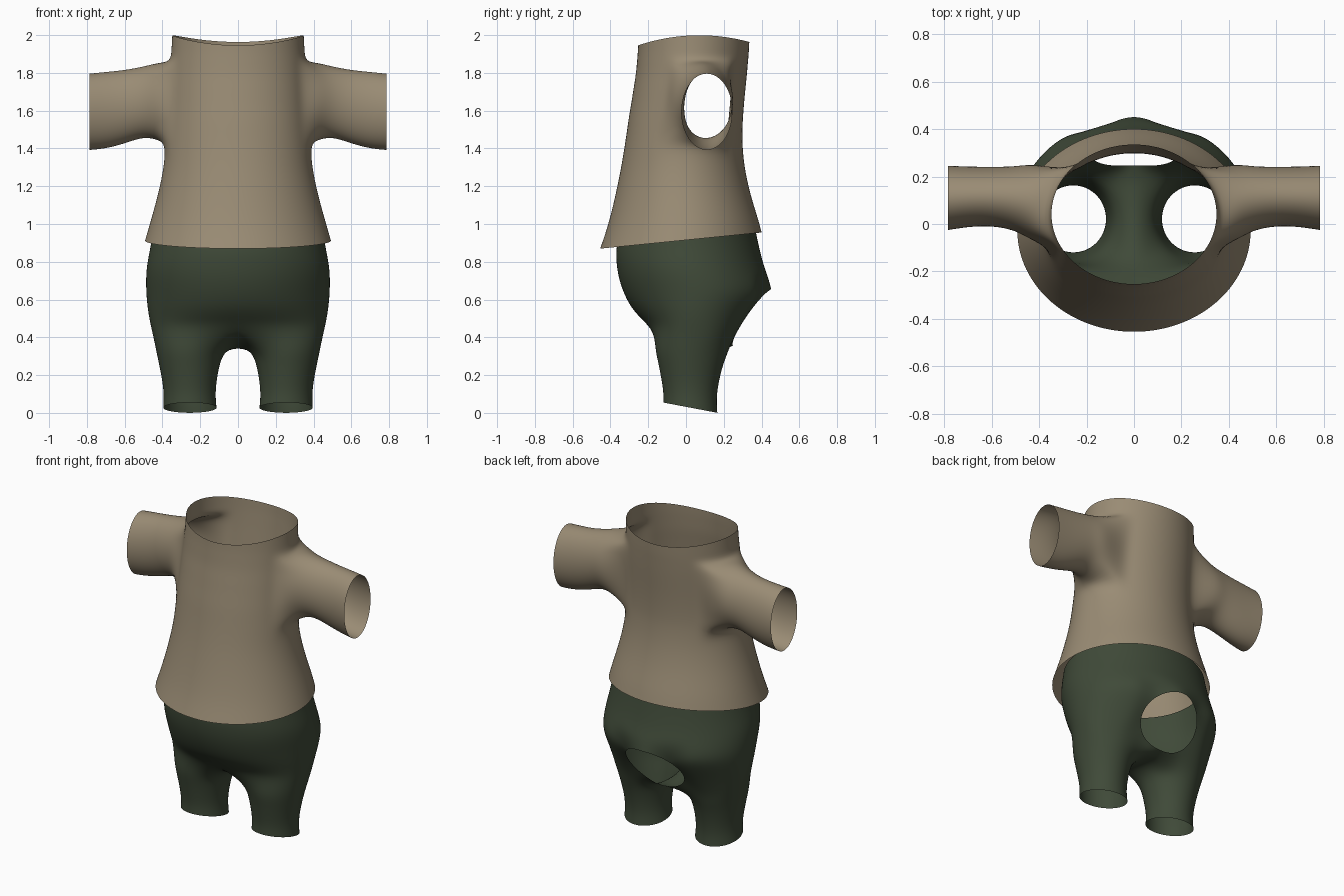
import bpy, bmesh
from math import sin, cos, pi, radians

if "Cube" in bpy.data.objects:
    bpy.data.objects.remove(bpy.data.objects["Cube"])

COLS = 16  # columns in each half, from front centre to back centre


def half_ring(bm, z, hw, yf, yb, tilt=0.0, dip=0.0, p=2.0):
    """Half cross-section on the +x side, front centre to back centre."""
    yc, ry = (yf + yb) / 2, (yb - yf) / 2
    ring = []
    for i in range(COLS + 1):
        a = -pi / 2 + pi * i / COLS
        s, c = sin(a), max(cos(a), 0)
        x = hw * c ** (2 / p) if 0 < i < COLS else 0
        y = yc + ry * abs(s) ** (2 / p) * (1 if s > 0 else -1)
        ring.append(bm.verts.new((x, y, z + tilt * y - dip * s * s)))
    return ring


def skin(bm, a, b, closed=False, skip=()):
    n = len(a)
    for i in range(n if closed else n - 1):
        if i not in skip:
            j = (i + 1) % n
            bm.faces.new((a[i], a[j], b[j], b[i]))


def finish(bm, name, color):
    loose = [v for v in bm.verts if not v.link_faces]
    bmesh.ops.delete(bm, geom=loose, context='VERTS')
    bmesh.ops.recalc_face_normals(bm, faces=bm.faces[:])
    for f in bm.faces:
        f.smooth = True
    me = bpy.data.meshes.new(name)
    bm.to_mesh(me)
    bm.free()
    ob = bpy.data.objects.new(name, me)
    bpy.context.collection.objects.link(ob)
    mat = bpy.data.materials.new(name + "_cloth")
    mat.diffuse_color = color
    mat.use_nodes = True
    mat.node_tree.nodes["Principled BSDF"].inputs["Base Color"].default_value = mat.diffuse_color
    me.materials.append(mat)
    m = ob.modifiers.new("Mirror", 'MIRROR')
    m.use_clip = True
    m.merge_threshold = 0.0005
    s = ob.modifiers.new("Subdivision", 'SUBSURF')
    s.levels = s.render_levels = 2
    return ob


# Shirt body: z, half width, front y, back y, tilt, dip
bm = bmesh.new()
body = [half_ring(bm, *r) for r in (
    (0.915, 0.495, -0.457, 0.403, 0.10),
    (1.00, 0.470, -0.420, 0.385, 0.06),
    (1.10, 0.441, -0.390, 0.357, 0.03),
    (1.20, 0.415, -0.365, 0.332),
    (1.31, 0.394, -0.343, 0.310),
    (1.42, 0.385, -0.325, 0.300),
    (1.49, 0.380, -0.315, 0.300),
    (1.56, 0.376, -0.305, 0.303),
    (1.64, 0.372, -0.291, 0.309),
    (1.72, 0.368, -0.279, 0.317),
    (1.79, 0.364, -0.267, 0.324),
    (1.86, 0.359, -0.261, 0.330),
    (1.92, 0.354, -0.257, 0.334, 0, 0.015),
    (1.998, 0.350, -0.255, 0.337, 0.03, 0.045),
)]
R0, R1, C0, C1 = 5, 11, 6, 12  # sleeve opening rows and columns
for r in range(len(body) - 1):
    skin(bm, body[r], body[r + 1],
         skip=range(C0, C1) if R0 <= r < R1 else ())

# Sleeve grown from the armhole: x, centre y, centre z, radius y, radius z
loop = ([body[R0][c] for c in range(C0, C1)] +
        [body[r][C1] for r in range(R0, R1)] +
        [body[R1][c] for c in range(C1, C0, -1)] +
        [body[r][C0] for r in range(R1, R0, -1)])
for x, yc, zc, ry, rz in ((0.425, 0.092, 1.650, 0.165, 0.205),
                          (0.50, 0.108, 1.648, 0.135, 0.187),
                          (0.60, 0.117, 1.620, 0.125, 0.196),
                          (0.70, 0.115, 1.602, 0.128, 0.205),
                          (0.785, 0.110, 1.594, 0.137, 0.204)):
    n = len(loop)
    ring = []
    for k in range(n):
        a = radians(225) + 2 * pi * k / n
        ring.append(bm.verts.new((x, yc + ry * cos(a), zc + rz * sin(a))))
    skin(bm, loop, ring, closed=True)
    loop = ring
finish(bm, "shirt", (0.32, 0.26, 0.175, 1))

# Trouser hips
bm = bmesh.new()
hips = [half_ring(bm, *r) for r in (
    (0.95, 0.455, -0.365, 0.365, 0.12),
    (0.87, 0.467, -0.373, 0.385, 0.06),
    (0.79, 0.484, -0.370, 0.410),
    (0.72, 0.490, -0.360, 0.437),
    (0.64, 0.489, -0.335, 0.460),
    (0.56, 0.482, -0.295, 0.410),
    (0.49, 0.470, -0.242, 0.345, -0.05, 0, 2.1),
    (0.42, 0.452, -0.195, 0.275, -0.19, 0, 2.4),
)]
T = COLS - 2  # first column of the tail opening
for r in range(len(hips) - 1):
    skin(bm, hips[r], hips[r + 1], skip=range(T, COLS) if r >= 4 else ())

# Round tail opening at the back
edge = ([hips[4][c] for c in (COLS, COLS - 1, T)] + [hips[5][T], hips[6][T]] +
        [hips[7][c] for c in (T, COLS - 1, COLS)])
for k, v in enumerate(edge):
    a = pi * k / (len(edge) - 1)
    v.co = (0.205 * sin(a) if 0 < k < len(edge) - 1 else 0,
            0.355 + 0.105 * cos(a) - 0.04 * sin(a), 0.505 + 0.155 * cos(a))

# Crotch seam, back to front
seam = [bm.verts.new((0, y, z)) for y, z in
        ((0.16, 0.355), (0.07, 0.362), (-0.02, 0.378), (-0.11, 0.405))]
loop = hips[-1] + seam

# Trouser leg: z, centre x, centre y, radius x, radius y, tilt
for z, cx, cy, rx, ry, tilt in ((0.325, 0.254, 0.025, 0.180, 0.192, -0.10),
                                (0.25, 0.258, 0.022, 0.160, 0.170, -0.08),
                                (0.16, 0.257, 0.020, 0.143, 0.151, -0.10),
                                (0.09, 0.256, 0.021, 0.138, 0.142, -0.15),
                                (0.032, 0.255, 0.023, 0.143, 0.145, -0.19)):
    ring = []
    for k in range(len(loop)):
        if k <= COLS:
            a = radians(-140 + 280 * k / COLS)
        else:
            a = radians(140 + 80 * (k - COLS) / (len(seam) + 1))
        y = cy + ry * sin(a)
        ring.append(bm.verts.new((cx + rx * cos(a), y, z + tilt * y)))
    skin(bm, loop, ring, closed=True)
    loop = ring
finish(bm, "trousers", (0.05, 0.068, 0.04, 1))
